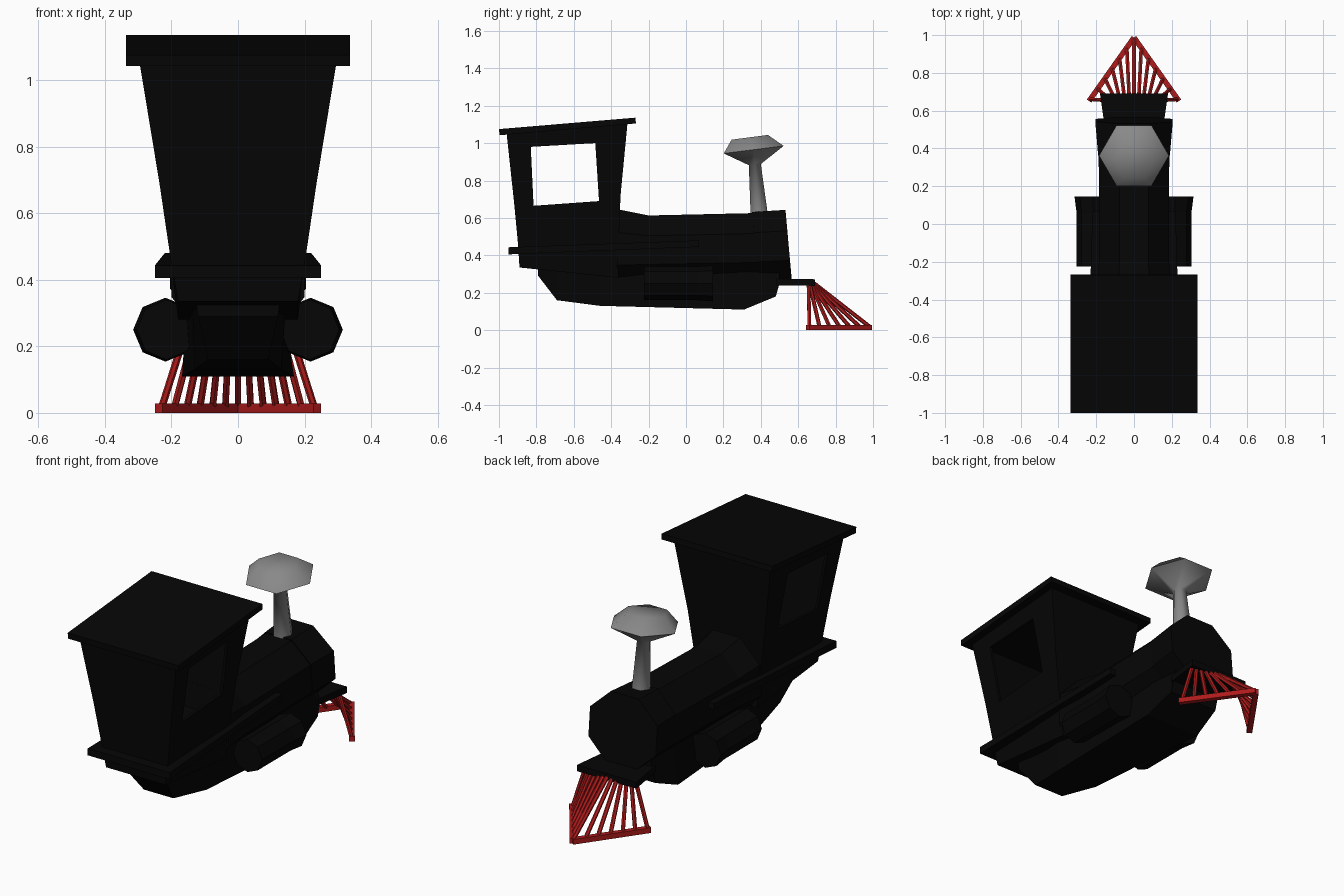
import bpy, bmesh, math
from mathutils import Vector

if "Cube" in bpy.data.objects:
    bpy.data.objects.remove(bpy.data.objects["Cube"])


def material(name, rgb):
    m = bpy.data.materials.new(name)
    m.diffuse_color = (*rgb, 1)
    m.use_nodes = True
    m.node_tree.nodes["Principled BSDF"].inputs["Base Color"].default_value = m.diffuse_color
    return m


BLACK = material("soot black", (0.0017, 0.0017, 0.0017))
GREY = material("stack grey", (0.25, 0.25, 0.25))
RED = material("barn red", (0.43, 0.011, 0.011))


def loft(name, rings, mat):
    """Skin a list of equal-length point rings and cap both ends."""
    bm = bmesh.new()
    vs = [[bm.verts.new(p) for p in r] for r in rings]
    n = len(rings[0])
    for a, b in zip(vs, vs[1:]):
        for i in range(n):
            j = (i + 1) % n
            bm.faces.new((a[i], a[j], b[j], b[i]))
    bm.faces.new(vs[0])
    bm.faces.new(vs[-1])
    bmesh.ops.recalc_face_normals(bm, faces=bm.faces)
    me = bpy.data.meshes.new(name)
    bm.to_mesh(me)
    bm.free()
    me.materials.append(mat)
    ob = bpy.data.objects.new(name, me)
    bpy.context.collection.objects.link(ob)
    return ob


def rect_z(y0, z0, y1, z1, hw):
    """Level-ish rectangle from edge (y0,z0) to edge (y1,z1)."""
    return [(-hw, y0, z0), (hw, y0, z0), (hw, y1, z1), (-hw, y1, z1)]


def section_y(y, zb, hb, zt, ht):
    """Upright trapezoid cross-section at y."""
    return [(-hb, y, zb), (hb, y, zb), (ht, y, zt), (-ht, y, zt)]


def octagon(x, y, z, rx, rz, turn=0.0, lean=0.0):
    """Upright octagon facing y, optionally leaning back."""
    pts = []
    for i in range(8):
        a = math.tau * i / 8 + turn
        dz = rz * math.sin(a)
        pts.append((x + rx * math.cos(a), y - lean * dz, z + dz))
    return pts


def hexagon(y, z, r, tilt):
    """Tilted level hexagon with corners on the x axis."""
    pts = []
    for i in range(6):
        a = math.tau * i / 6
        dy = r * math.sin(a)
        pts.append((r * math.cos(a), y + dy, z + tilt * dy))
    return pts


def bar(name, p, q, r, sides, mat):
    """Straight prism between two points."""
    p, q = Vector(p), Vector(q)
    d = (q - p).normalized()
    u = d.cross(Vector((0, 0, 1))).normalized()
    v = d.cross(u)
    angles = [math.tau * (i + 0.5) / sides for i in range(sides)]
    return loft(name, [[c + r * (u * math.cos(a) + v * math.sin(a)) for a in angles]
                       for c in (p, q)], mat)


# Cab: flared hollow box with open side windows
cab = loft("cab", [rect_z(-0.89, 0.335, -0.36, 0.28, 0.18),
                   rect_z(-0.90, 0.48, -0.358, 0.51, 0.205),
                   rect_z(-0.92, 0.69, -0.35, 0.72, 0.236),
                   rect_z(-0.96, 1.06, -0.312, 1.115, 0.297)], BLACK)
room = loft("cab_room_cutter", [rect_z(-0.88, 0.48, -0.38, 0.51, 0.187),
                                rect_z(-0.938, 1.04, -0.333, 1.095, 0.277)], BLACK)
window = [(-0.815, 0.665), (-0.465, 0.69), (-0.485, 1.0), (-0.83, 0.98)]
windows = loft("cab_window_cutter", [[(x, y, z) for y, z in window] for x in (-0.5, 0.5)], BLACK)
for cutter in (room, windows):
    mod = cab.modifiers.new(cutter.name, "BOOLEAN")
    mod.operation = "DIFFERENCE"
    mod.solver = "EXACT"
    mod.object = cutter
    cutter.hide_render = True
    cutter.display_type = "WIRE"

# Roof slab and running board, both rising toward the boiler end
loft("roof", [rect_z(-0.997, 1.042, -0.268, 1.105, 0.337),
              rect_z(-1.0, 1.075, -0.27, 1.136, 0.337)], BLACK)
loft("running_board", [section_y(-0.95, 0.405, 0.25, 0.443, 0.25),
                       section_y(0.07, 0.445, 0.22, 0.48, 0.22)], BLACK)

# Chassis
loft("chassis", [section_y(-0.79, 0.29, 0.12, 0.36, 0.13),
                 section_y(-0.69, 0.16, 0.09, 0.40, 0.14),
                 section_y(-0.46, 0.13, 0.13, 0.40, 0.15),
                 section_y(0.31, 0.11, 0.168, 0.36, 0.13),
                 section_y(0.48, 0.18, 0.15, 0.32, 0.13),
                 section_y(0.50, 0.25, 0.15, 0.32, 0.13)], BLACK)

# Boiler and its wider smokebox end
K = 1 / math.cos(math.pi / 8)
T = math.pi / 8
loft("boiler", [octagon(0, -0.37, 0.435, 0.20 * K, 0.212 * K, T),
                octagon(0, -0.20, 0.428, 0.185 * K, 0.185 * K, T),
                octagon(0, 0.42, 0.44, 0.187 * K, 0.187 * K, T)], BLACK)
loft("smokebox", [octagon(0, 0.37, 0.443, 0.19 * K, 0.189 * K, T, 0.09),
                  octagon(0, 0.549, 0.452, 0.205 * K, 0.191 * K, T, 0.09)], BLACK)

# Side cylinders
for s, side in ((-1, "left"), (1, "right")):
    loft(side + "_cylinder", [octagon(s * 0.215, -0.225, 0.25, 0.089, 0.09),
                              octagon(s * 0.215, 0.06, 0.25, 0.089, 0.09),
                              octagon(s * 0.218, 0.145, 0.25, 0.097, 0.096)], BLACK)

# Front platform
loft("front_platform", [section_y(0.48, 0.24, 0.15, 0.275, 0.15),
                        section_y(0.69, 0.237, 0.18, 0.272, 0.18)], BLACK)

# Smokestack: tapered pipe and faceted bulb
stack = loft("smokestack", [hexagon(0.393, 0.60, 0.054, 0.05),
                            hexagon(0.368, 0.885, 0.037, 0.1),
                            hexagon(0.362, 0.965, 0.185, 0.125),
                            hexagon(0.341, 1.031, 0.112, 0.13)], GREY)
bpy.context.view_layer.objects.active = stack
stack.select_set(True)
bpy.ops.object.shade_smooth_by_angle(angle=math.radians(75))
stack.select_set(False)

# Pilot: ground bars in a V with ribs fanning up to the platform
for s, side in ((-1, "left"), (1, "right")):
    bar(side + "_pilot_bar", (0, 0.987, 0.0145), (s * 0.238, 0.651, 0.0145), 0.02, 4, RED)
    for i in range(1, 7):
        t = i / 6
        foot = (s * 0.228 * t, 0.98 - 0.32 * t, 0.02)
        head = (s * 0.155 * t, 0.685 - 0.03 * t, 0.25)
        bar(f"{side}_pilot_rib_{i}", foot, head, 0.011, 6, RED)
bar("middle_pilot_rib", (0, 0.98, 0.02), (0, 0.685, 0.25), 0.011, 6, RED)
